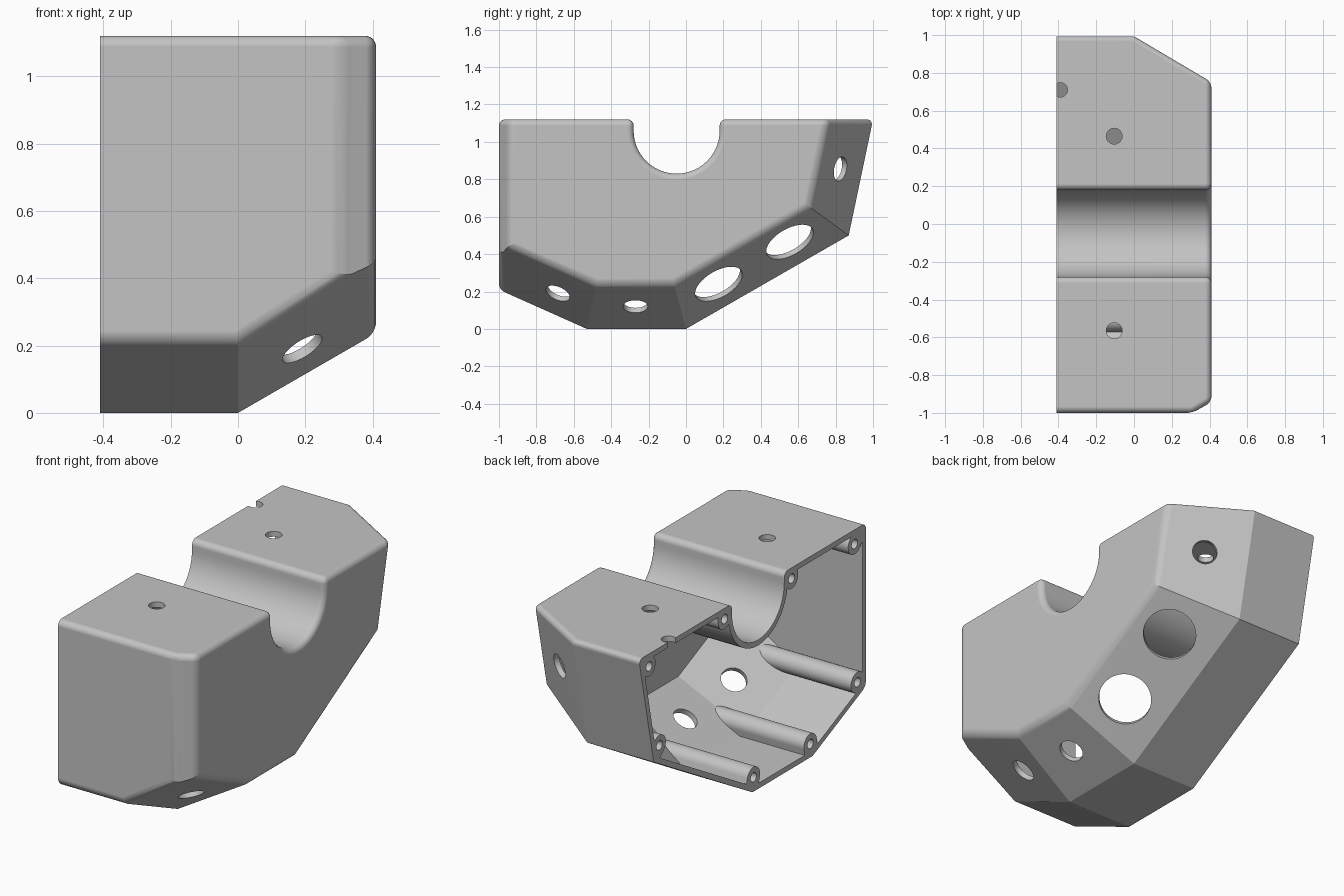
import bpy, bmesh, math
from mathutils import Vector

if "Cube" in bpy.data.objects:
    bpy.data.objects.remove(bpy.data.objects["Cube"], do_unlink=True)

X, Y, Z = 0.41, 1.0, 1.12       # half width, half length, height
WALL = 0.03
OPEN_X = -X                     # the open side of the housing
SLOPE = math.radians(30)


def finish(bm, name):
    bmesh.ops.recalc_face_normals(bm, faces=bm.faces)
    mesh = bpy.data.meshes.new(name)
    bm.to_mesh(mesh)
    bm.free()
    obj = bpy.data.objects.new(name, mesh)
    bpy.context.collection.objects.link(obj)
    return obj


# Sides of the housing outline: point (y, z), outward normal, start of chamfer
def edge_normal(a, b):
    d = (Vector(b) - Vector(a)).normalized()
    return Vector((d.y, -d.x))


FRONT_LOW, BASE_FRONT, BASE_BACK, BACK_LOW, BACK_TOP = (
    (-Y, 0.21), (-0.53, 0), (0, 0), (0.87, 0.5), (Y, Z))
SIDES = [((-Y, Z), FRONT_LOW, 0.31), (FRONT_LOW, BASE_FRONT, 0),
         (BASE_FRONT, BASE_BACK, 0), (BASE_BACK, BACK_LOW, 0),
         (BACK_LOW, BACK_TOP, 0)]


def faceted_block(name, inset, x_start):
    """Block cut by the outline planes and by the chamfers beside them."""
    bm = bmesh.new()
    bmesh.ops.create_cube(bm, size=2)
    for v in bm.verts:
        v.co = (X - inset if v.co.x > 0 else x_start,
                v.co.y * 1.5, Z - inset if v.co.z > 0 else -0.5)
    for a, b, x0 in SIDES:
        n = edge_normal(a, b)
        straight = Vector((0, n.x, n.y))
        slanted = Vector((math.sin(SLOPE), n.x * math.cos(SLOPE), n.y * math.cos(SLOPE)))
        for normal in (straight, slanted):
            co = Vector((x0, a[0], a[1])) - normal * inset
            bmesh.ops.bisect_plane(bm, geom=bm.verts[:] + bm.edges[:] + bm.faces[:],
                                   dist=1e-6, plane_co=co, plane_no=normal, clear_outer=True)
            rim = [e for e in bm.edges if e.is_boundary]
            if rim:
                bmesh.ops.holes_fill(bm, edges=rim, sides=0)
    return finish(bm, name)


def u_bar(name, y, z, r, reach, direction, x0=-0.6, x1=0.6, steps=28):
    """Bar along x, round on one side and square towards the direction angle."""
    bm = bmesh.new()
    out = Vector((math.cos(direction), math.sin(direction)))
    side = Vector((-out.y, out.x))
    c = Vector((y, z))
    pts = [c + side * r * math.cos(math.pi * i / steps) - out * r * math.sin(math.pi * i / steps)
           for i in range(steps + 1)]
    pts += [c - side * r + out * reach, c + side * r + out * reach]
    face = bm.faces.new([bm.verts.new((x0, p.x, p.y)) for p in pts])
    ext = bmesh.ops.extrude_face_region(bm, geom=[face])
    moved = [g for g in ext["geom"] if isinstance(g, bmesh.types.BMVert)]
    bmesh.ops.translate(bm, verts=moved, vec=(x1 - x0, 0, 0))
    return finish(bm, name)


def drill(center, normal, r, half_depth):
    bm = bmesh.new()
    bmesh.ops.create_cone(bm, cap_ends=True, segments=36, radius1=r, radius2=r,
                          depth=half_depth * 2)
    obj = finish(bm, "drill")
    obj.location = center
    obj.rotation_mode = 'QUATERNION'
    obj.rotation_quaternion = Vector(normal).to_track_quat('Z', 'Y')
    return obj


def cut(target, tools):
    bpy.context.view_layer.objects.active = target
    for tool in tools:
        mod = target.modifiers.new("cut", 'BOOLEAN')
        mod.operation, mod.solver, mod.object = 'DIFFERENCE', 'EXACT', tool
        bpy.context.view_layer.update()
        bpy.ops.object.modifier_apply(modifier=mod.name)
        bpy.data.objects.remove(tool, do_unlink=True)


# Outer body with the round saddle
SADDLE_Y, SADDLE_Z, SADDLE_R = -0.05, 1.06, 0.23
UP = math.pi / 2
housing = faceted_block("housing", 0, OPEN_X)
cut(housing, [u_bar("saddle", SADDLE_Y, SADDLE_Z, SADDLE_R, 0.3, UP)])

# Rounded edges around the top, the front and the flat closed side
bm = bmesh.new()
bm.from_mesh(housing.data)
bmesh.ops.remove_doubles(bm, verts=bm.verts, dist=1e-5)


def rounded_face(f):
    return f.normal.z > 0.999 and f.calc_center_median().z > Z - 0.01 \
        or f.normal.x > 0.999 or f.normal.y < -0.999 and f.calc_center_median().y < -0.99


soft = [e for e in bm.edges
        if any(rounded_face(f) for f in e.link_faces)
        and e.calc_face_angle(0) > 0.1
        and not all(v.co.x < OPEN_X + 0.001 for v in e.verts)]
bmesh.ops.bevel(bm, geom=soft, offset=0.033, offset_type='OFFSET', segments=6,
                profile=0.5, affect='EDGES', clamp_overlap=True)
bm.to_mesh(housing.data)
bm.free()

# Cavity, leaving a wall under the saddle and ridges for the screws
cavity = faceted_block("cavity", WALL, OPEN_X - 0.1)
BOSSES = [(-0.9, 1.04, 135), (-0.345, 1.06, 90), (0.245, 1.06, 90), (0.91, 1.05, 45),
          (-0.925, 0.26, 210), (-0.51, 0.075, 260), (-0.01, 0.08, 285), (0.82, 0.575, 320)]
ridges = [u_bar("ridge", y, z, 0.057, 0.15, math.radians(a), steps=16) for y, z, a in BOSSES]
cut(cavity, [u_bar("saddle_wall", SADDLE_Y, SADDLE_Z, SADDLE_R + WALL, 0.3, UP)] + ridges)
cut(housing, [cavity])

# Screw holes in the open rim
cut(housing, [drill((OPEN_X, y, z), (1, 0, 0), 0.026, 0.2) for y, z, a in BOSSES])

# Holes in the top, with a notch at the rim
cut(housing, [drill((x, y, Z), (0, 0, 1), r, 0.08)
              for x, y, r in ((-0.105, 0.465, 0.042), (-0.105, -0.565, 0.042),
                              (-0.39, 0.71, 0.038))])

# Holes through the chamfers: side, fraction along it, distance in, radius
for side, y, z, r in ((1, -0.685, 0.19, 0.068), (2, -0.27, 0.12, 0.066),
                      (3, 0.175, 0.24, 0.14), (3, 0.555, 0.465, 0.14),
                      (4, 0.825, 0.855, 0.066)):
    a, b, x0 = SIDES[side]
    n = edge_normal(a, b)
    inward = (Vector(a) - Vector((y, z))).dot(n)
    normal = (math.sin(SLOPE), n.x * math.cos(SLOPE), n.y * math.cos(SLOPE))
    cut(housing, [drill((x0 + inward / math.tan(SLOPE), y, z), normal, r, 0.07)])

# Plain grey finish
grey = bpy.data.materials.new("plain_grey")
grey.use_nodes = True
color = (0.55, 0.55, 0.55, 1)
grey.diffuse_color = color
grey.node_tree.nodes["Principled BSDF"].inputs["Base Color"].default_value = color
housing.data.materials.clear()
housing.data.materials.append(grey)
for p in housing.data.polygons:
    p.material_index = 0

bpy.ops.object.select_all(action='DESELECT')
housing.select_set(True)
bpy.context.view_layer.objects.active = housing
bpy.ops.object.shade_smooth_by_angle(angle=math.radians(17))
weighted = housing.modifiers.new("even_shading", 'WEIGHTED_NORMAL')
weighted.keep_sharp = True
